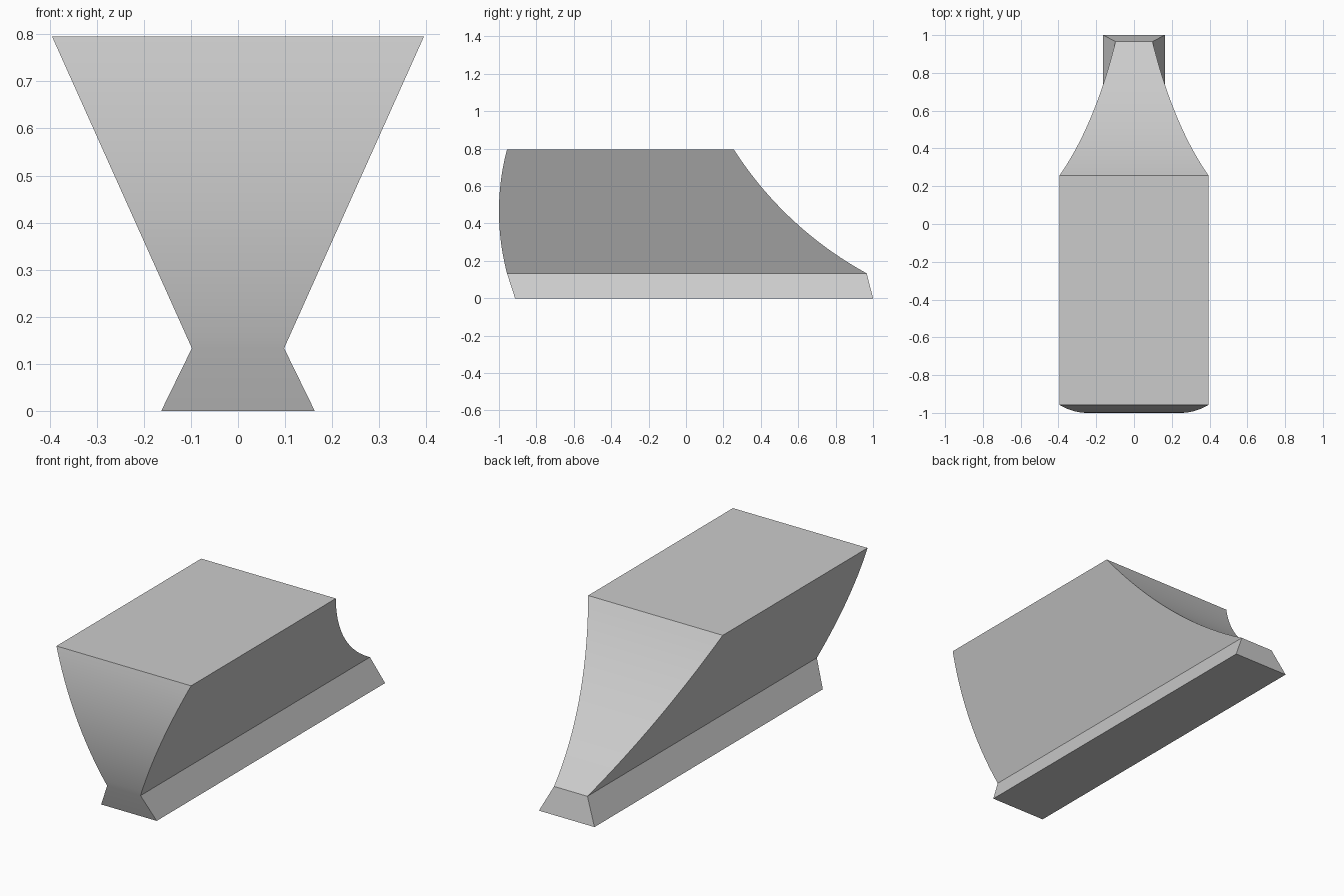
import bpy, bmesh
from math import sqrt

cube = bpy.data.objects.get("Cube")
if cube:
    bpy.data.objects.remove(cube, do_unlink=True)

HEIGHT, WAIST = 0.795, 0.133
STEPS = 24


def half_width(z):
    # Flared foot below the waist, wide wedge above it
    if z < WAIST:
        return 0.163 - 0.065 * z / WAIST
    return 0.098 + 0.297 * (z - WAIST) / (HEIGHT - WAIST)


def front_y(z):
    # Bulging front arc
    return 0.3 - sqrt(1.3 ** 2 - (z - 0.465) ** 2)


def back_y(z):
    # Straight foot, then a hollow arc rising to the top
    if z < WAIST:
        return 1.0 - 0.034 * z / WAIST
    return 1.906 - sqrt(1.96 ** 2 - (1.853 - z) ** 2)


# Single grey material
grey = bpy.data.materials.new("plain grey")
grey.use_nodes = True
colour = (0.6, 0.6, 0.6, 1)
grey.diffuse_color = colour
grey.node_tree.nodes["Principled BSDF"].inputs["Base Color"].default_value = colour

# Body lofted from rectangular sections
bm = bmesh.new()
levels = [0] + [WAIST + (HEIGHT - WAIST) * i / STEPS for i in range(STEPS + 1)]
rings = []
for z in levels:
    w, f, b = half_width(z), front_y(z), back_y(z)
    rings.append([bm.verts.new((x, y, z))
                  for x, y in ((-w, f), (w, f), (w, b), (-w, b))])
for low, high in zip(rings, rings[1:]):
    for i in range(4):
        j = (i + 1) % 4
        bm.faces.new((low[i], low[j], high[j], high[i]))
bm.faces.new(reversed(rings[0]))
bm.faces.new(rings[-1])
bmesh.ops.recalc_face_normals(bm, faces=bm.faces)

mesh = bpy.data.meshes.new("wedge_block")
bm.to_mesh(mesh)
bm.free()
mesh.materials.append(grey)
block = bpy.data.objects.new("wedge_block", mesh)
bpy.context.collection.objects.link(block)

# Smooth the arcs, keep the corners sharp
bpy.ops.object.select_all(action="DESELECT")
block.select_set(True)
bpy.context.view_layer.objects.active = block
bpy.ops.object.shade_smooth_by_angle(angle=0.4)
